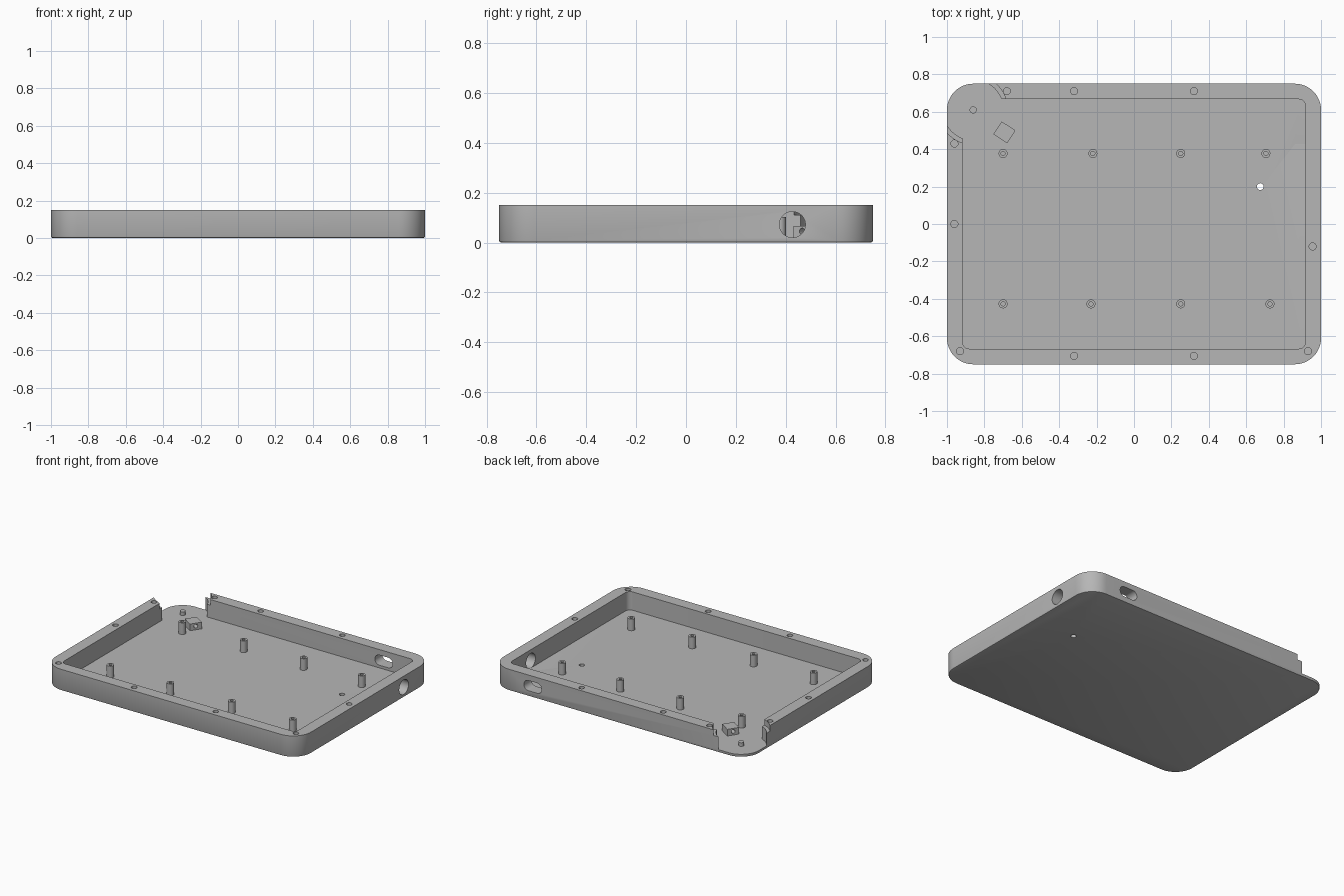
import bpy, bmesh, math
from mathutils import Matrix, Vector

cube = bpy.data.objects.get("Cube")
if cube:
    bpy.data.objects.remove(cube)

FLOOR, TOP = 0.02, 0.15

grey = bpy.data.materials.new("plain_grey")
grey.use_nodes = True
GREY = (0.47, 0.47, 0.47, 1)
grey.diffuse_color = GREY
grey.node_tree.nodes["Principled BSDF"].inputs["Base Color"].default_value = GREY


def finish(name, bm):
    bmesh.ops.recalc_face_normals(bm, faces=bm.faces)
    mesh = bpy.data.meshes.new(name)
    bm.to_mesh(mesh)
    bm.free()
    mesh.materials.append(grey)
    obj = bpy.data.objects.new(name, mesh)
    bpy.context.collection.objects.link(obj)
    return obj


def activate(obj):
    bpy.ops.object.select_all(action="DESELECT")
    obj.select_set(True)
    bpy.context.view_layer.objects.active = obj


def smooth(obj):
    activate(obj)
    bpy.ops.object.shade_smooth_by_angle(angle=math.radians(30))


def prism(name, outline, z0, z1, bevel=0):
    """Extrude a flat outline, optionally rounding its lower rim."""
    bm = bmesh.new()
    face = bm.faces.new([bm.verts.new((x, y, z0)) for x, y in outline])
    new = bmesh.ops.extrude_face_region(bm, geom=[face])["geom"]
    tops = [v for v in new if isinstance(v, bmesh.types.BMVert)]
    bmesh.ops.translate(bm, verts=tops, vec=(0, 0, z1 - z0))
    if bevel:
        rim = [e for e in bm.edges if all(v.co.z < z0 + 1e-5 for v in e.verts)]
        bmesh.ops.bevel(bm, geom=rim, offset=bevel, segments=2, profile=0.5, affect="EDGES")
    return finish(name, bm)


def rounded(hx, hy, r, steps=12):
    """Outline of a rectangle with round corners; r is the corner radius."""
    pts = []
    for q, (sx, sy) in enumerate([(1, 1), (-1, 1), (-1, -1), (1, -1)]):
        for i in range(steps + 1):
            a = math.pi / 2 * (q + i / steps)
            pts.append((sx * (hx - r) + r * math.cos(a), sy * (hy - r) + r * math.sin(a)))
    return pts


def circle(x, y, r, n=32):
    return [(x + r * math.cos(math.tau * i / n), y + r * math.sin(math.tau * i / n)) for i in range(n)]


def cut(target, cutter):
    activate(target)
    mod = target.modifiers.new("cut", "BOOLEAN")
    mod.operation, mod.solver, mod.object = "DIFFERENCE", "EXACT", cutter
    bpy.ops.object.modifier_apply(modifier=mod.name)
    bpy.data.objects.remove(cutter)


# Tray: rounded slab, hollowed out
tray = prism("tray", rounded(1, 0.75, 0.14), 0, TOP, bevel=0.008)
cut(tray, prism("cavity_cutter", rounded(0.917, 0.667, 0.035, 6), FLOOR, 0.3))

# Open corner with a wider step near the rim
corner = (-0.86, 0.61)
cut(tray, prism("corner_cutter", circle(*corner, 0.162, 64), FLOOR, 0.3))
cut(tray, prism("corner_step_cutter", circle(*corner, 0.185, 64), 0.11, 0.3))

# Blind screw holes in the rim
rim_holes = [(-0.68, 0.71), (-0.32, 0.71), (0.32, 0.71), (-0.96, 0.43), (-0.96, 0),
             (0.955, -0.12), (-0.93, -0.68), (0.93, -0.68), (-0.32, -0.705), (0.32, -0.705)]
for x, y in rim_holes:
    cut(tray, prism("screw_cutter", circle(x, y, 0.019, 20), 0.07, 0.3))

# Drain hole in the floor
cut(tray, prism("floor_hole_cutter", circle(0.675, 0.2, 0.018, 24), -0.1, 0.1))

# Round cable port in the side wall
port = prism("side_port_cutter", circle(0, 0, 0.052, 40), -0.1, 0.1)
port.data.transform(Matrix.Translation((0.96, 0.427, 0.072)) @ Matrix.Rotation(math.pi / 2, 4, "Y"))
cut(tray, port)

# Wide slot in the back wall
slot = prism("back_slot_cutter", rounded(0.07, 0.036, 0.0359), -0.1, 0.1)
slot.data.transform(Matrix.Translation((0.675, 0.71, 0.075)) @ Matrix.Rotation(math.pi / 2, 4, "X"))
cut(tray, slot)
smooth(tray)


# Hollow standoffs
def standoff(name, x, y):
    obj = prism(name, circle(x, y, 0.024, 24), FLOOR, 0.102)
    bm = bmesh.new()
    bm.from_mesh(obj.data)
    top = max(bm.faces, key=lambda f: f.calc_center_median().z)
    bmesh.ops.inset_region(bm, faces=[top], thickness=0.013)
    deep = bmesh.ops.extrude_face_region(bm, geom=[top])["geom"]
    bmesh.ops.translate(bm, verts=[v for v in deep if isinstance(v, bmesh.types.BMVert)], vec=(0, 0, -0.06))
    if top.is_valid:
        bm.faces.remove(top)
    bm.to_mesh(obj.data)
    bm.free()
    smooth(obj)


for row, y, xs in (("back", 0.377, (-0.70, -0.22, 0.25, 0.705)),
                   ("front", -0.427, (-0.70, -0.23, 0.25, 0.727))):
    for i, x in enumerate(xs):
        standoff(f"{row}_standoff_{i + 1}", x, y)

# Short pin in the open corner
smooth(prism("corner_pin", circle(*corner, 0.019, 24), FLOOR, 0.045))

# Turned block with a cross hole
block = prism("cable_block", [(-0.044, -0.041), (0.044, -0.041), (0.044, 0.041), (-0.044, 0.041)], FLOOR, 0.067)
bore = prism("bore_cutter", circle(0, 0, 0.013, 24), -0.1, 0.1)
bore.data.transform(Matrix.Translation((0, 0, 0.045)) @ Matrix.Rotation(math.pi / 2, 4, "Y"))
cut(block, bore)
block.data.transform(Matrix.Translation((-0.693, 0.49, 0)) @ Matrix.Rotation(math.radians(-33), 4, "Z"))
smooth(block)
